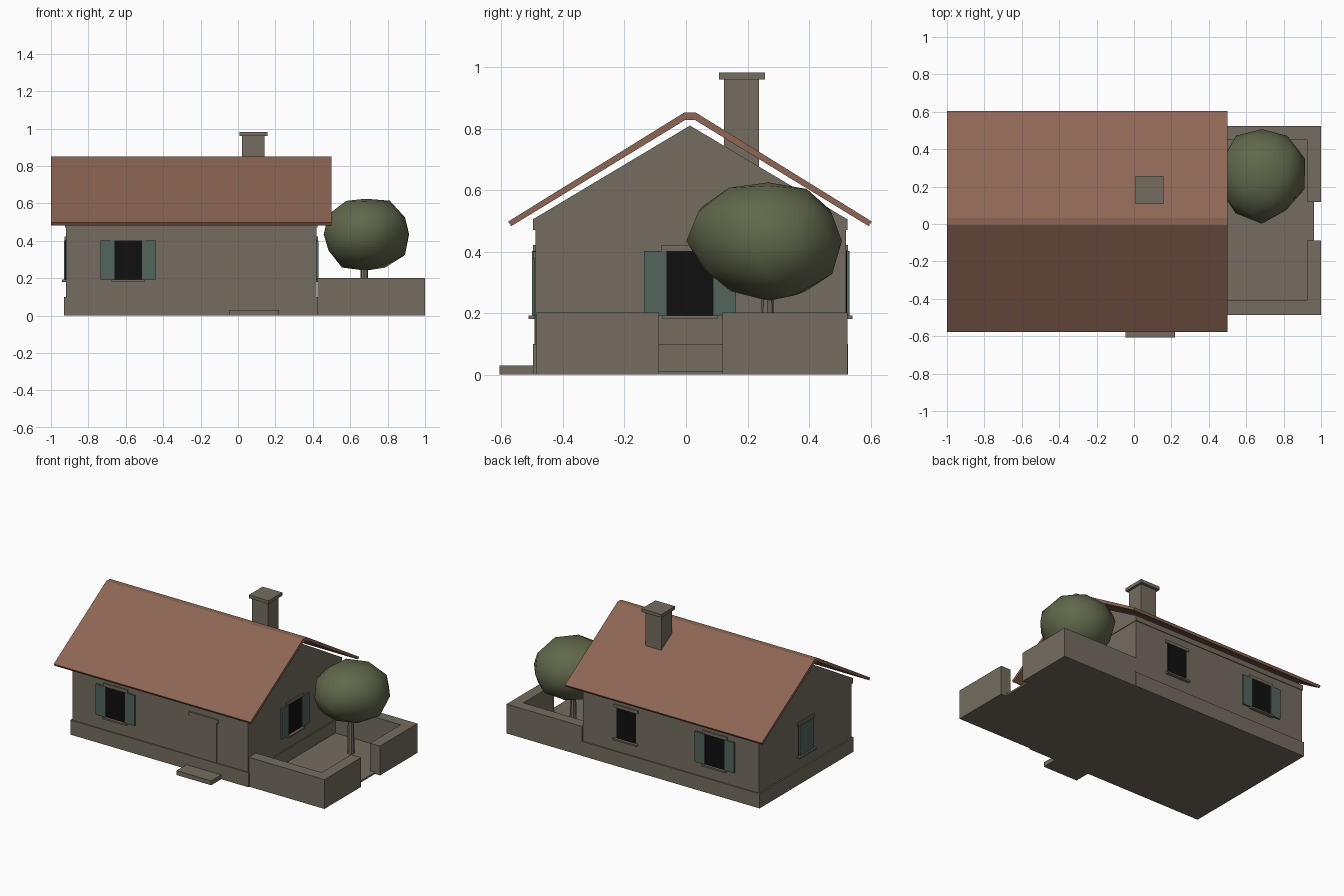
import bpy, bmesh, random
from mathutils import Vector

if "Cube" in bpy.data.objects:
    bpy.data.objects.remove(bpy.data.objects["Cube"])

random.seed(4)


def mat(name, r, g, b):
    m = bpy.data.materials.new(name)
    m.diffuse_color = (r, g, b, 1)
    m.use_nodes = True
    m.node_tree.nodes["Principled BSDF"].inputs["Base Color"].default_value = m.diffuse_color
    return m


STONE = mat("stone", 0.175, 0.15, 0.115)
ROOF = mat("roof_tile", 0.27, 0.132, 0.089)
GREEN = mat("shutter_green", 0.085, 0.13, 0.108)
GLASS = mat("dark_glass", 0.005, 0.005, 0.005)
LEAF = mat("leaf", 0.118, 0.135, 0.07)


def finish(bm, name, material):
    bmesh.ops.recalc_face_normals(bm, faces=bm.faces)
    me = bpy.data.meshes.new(name)
    bm.to_mesh(me)
    bm.free()
    me.materials.append(material)
    ob = bpy.data.objects.new(name, me)
    bpy.context.collection.objects.link(ob)
    return ob


def box(name, x, y, z, material=STONE):
    """Box from (min, max) ranges on each axis."""
    bm = bmesh.new()
    bmesh.ops.create_cube(bm, size=1)
    for v in bm.verts:
        v.co = Vector([r[0] if c < 0 else r[1] for c, r in zip(v.co, (x, y, z))])
    return finish(bm, name, material)


def extrude_x(name, profile, x0, x1, material):
    """Extrude a (y, z) profile along x."""
    bm = bmesh.new()
    f = bm.faces.new([bm.verts.new((x0, y, z)) for y, z in profile])
    new = bmesh.ops.extrude_face_region(bm, geom=[f])["geom"]
    bmesh.ops.translate(bm, vec=(x1 - x0, 0, 0),
                        verts=[v for v in new if isinstance(v, bmesh.types.BMVert)])
    return finish(bm, name, material)


# House body
X0, X1, Y0, Y1 = -0.92, 0.42, -0.49, 0.52
box("walls", (X0, X1), (Y0, Y1), (0, 0.48))
box("plinth", (X0 - 0.01, X1 + 0.008), (Y0 - 0.007, Y1 + 0.007), (0, 0.10))
extrude_x("gable_block", [(-0.498, 0.47), (0.525, 0.47), (0.525, 0.505),
                          (0.013, 0.81), (-0.498, 0.505)], X0 - 0.004, X1 + 0.004, STONE)

# Roof: one bent slab with a flat ridge, floating just above the gables
extrude_x("roof", [(-0.578, 0.498), (-0.006, 0.852), (0.032, 0.852), (0.604, 0.498),
                   (0.594, 0.483), (0.029, 0.828), (-0.003, 0.828), (-0.568, 0.483)],
          -1.0, 0.5, ROOF)

# Chimney
box("chimney", (0.022, 0.142), (0.123, 0.238), (0.6, 0.965))
box("chimney_cap", (0.008, 0.158), (0.107, 0.257), (0.96, 0.982))


def on_wall(name, side, u, d, z, material=STONE):
    """Box on a wall: u range along it, d distance it stands out."""
    if side == "front":
        box(name, u, (Y0 - d, Y0 + 0.003), z, material)
    elif side == "back":
        box(name, u, (Y1 - 0.003, Y1 + d), z, material)
    elif side == "right":
        box(name, (X1 - 0.003, X1 + d), u, z, material)
    else:
        box(name, (X0 - d, X0 + 0.003), u, z, material)


def window(side, c, tag, shutters="open"):
    w, z = 0.074, (0.192, 0.402)
    on_wall(tag + "_pane", side, (c - w, c + w), 0.004, z, GLASS)
    on_wall(tag + "_lintel", side, (c - 0.093, c + 0.093), 0.007, (0.402, 0.422))
    on_wall(tag + "_sill", side, (c - 0.09, c + 0.09), 0.022, (0.181, 0.192))
    if shutters == "open":
        for n, s in (("a", -1), ("b", 1)):
            u = sorted((c + s * w, c + s * (w + 0.075)))
            on_wall(tag + "_shutter_" + n, side, u, 0.011, z, GREEN)
    elif shutters == "closed":
        for n, s in (("a", -1), ("b", 1)):
            u = sorted((c + s * 0.001, c + s * w))
            on_wall(tag + "_shutter_" + n, side, u, 0.011, z, GREEN)


# Windows
window("front", -0.587, "front_window")
window("right", 0.013, "right_window")
window("back", -0.587, "back_window")
window("back", 0.09, "small_back_window", "none")
window("left", 0.013, "left_window", "closed")

# Front door
on_wall("door", "front", (-0.015, 0.183), 0.003, (0.03, 0.377))
on_wall("door_lintel", "front", (-0.028, 0.196), 0.008, (0.377, 0.4))
box("door_step", (-0.045, 0.22), (-0.606, -0.48), (0, 0.03))

# Walled yard with a gate gap
box("yard_floor", (0.41, 0.962), (-0.487, 0.525), (0, 0.012))
box("yard_wall_front", (0.424, 1.0), (-0.487, -0.41), (0, 0.202))
box("yard_wall_back", (0.424, 1.0), (0.45, 0.525), (0, 0.202))
box("yard_wall_right_a", (0.925, 1.0), (-0.41, -0.087), (0, 0.202))
box("yard_wall_right_b", (0.925, 1.0), (0.118, 0.45), (0, 0.202))

# Tree
bm = bmesh.new()
bmesh.ops.create_cone(bm, cap_ends=True, segments=8, radius1=0.023, radius2=0.018, depth=0.32)
bmesh.ops.translate(bm, verts=bm.verts, vec=(0.675, 0.265, 0.165))
finish(bm, "trunk", STONE)

bm = bmesh.new()
bmesh.ops.create_icosphere(bm, subdivisions=2, radius=1)
for v in bm.verts:
    k = random.uniform(0.94, 1.07)
    v.co = Vector((0.683 + v.co.x * 0.232 * k, 0.267 + v.co.y * 0.252 * k,
                   0.435 + max(-0.195, min(0.19, v.co.z * 0.2 * k))))
crown = finish(bm, "tree_crown", LEAF)
for p in crown.data.polygons:
    p.use_smooth = True
